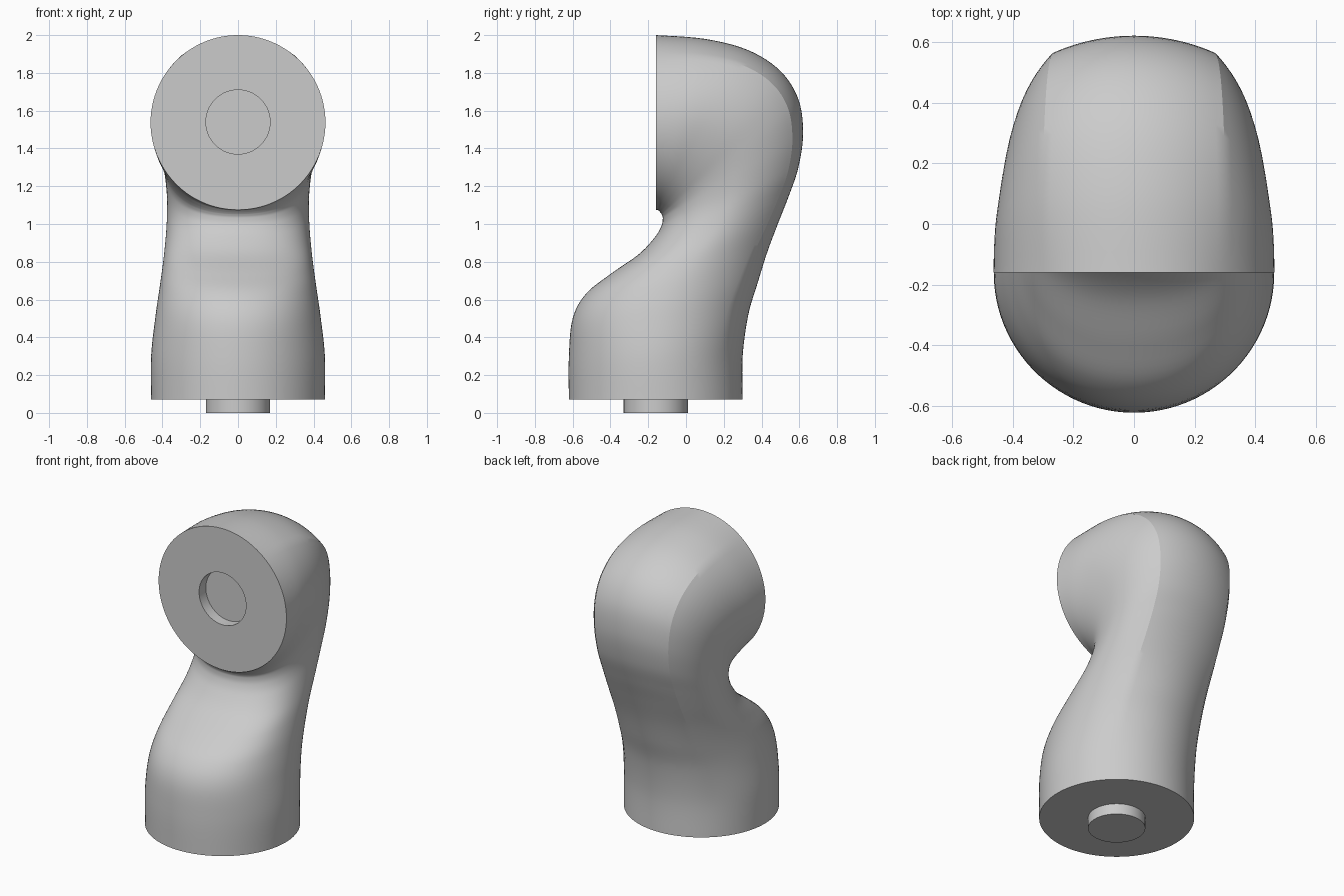
import bpy, bmesh, math
from mathutils import Vector

if "Cube" in bpy.data.objects:
    bpy.data.objects.remove(bpy.data.objects["Cube"])

N = 100                       # points around each section
T0 = 2 * math.pi * 11 / N     # angle of the soft crease along the back
STEPS = 6                     # rings between stations
CY, DISC_Z, PIN_R = -0.16, 1.54, 0.17

# Stations: front y, front z, back y, back z, half width, crease strength
STATIONS = [
    (-.62, .07, .30, .07, .46, 0),
    (-.62, .30, .30, .30, .46, 0),
    (-.60, .50, .33, .52, .435, .3),
    (-.53, .63, .38, .69, .412, .5),
    (-.40, .735, .43, .85, .392, .7),
    (-.25, .84, .49, 1.01, .377, .85),
    (-.165, .93, .545, 1.15, .37, .9),
    (-.13, .99, .595, 1.30, .37, 1),
    (-.123, 1.03, .62, 1.48, .38, 1),
    (-.127, 1.048, .595, 1.66, .395, 1),
    (-.133, 1.058, .50, 1.81, .415, .9),
    (-.14, 1.066, .33, 1.92, .435, .7),
    (-.148, 1.073, .10, 1.98, .455, .35),
    (-.16, 1.075, -.16, 2.0, .463, 0),
]


def section(fy, fz, by, bz, w, k):
    """Oval between a front and a back point, with creased back corners."""
    front, back = Vector((0, fy, fz)), Vector((0, by, bz))
    mid, axis = (front + back) / 2, (back - front) / 2
    pts = []
    for i in range(N):
        t = 2 * math.pi * i / N
        a = min(t, 2 * math.pi - t)
        if a <= T0:
            bump = (a / T0) ** 2
        else:
            bump = ((math.pi - a) / (math.pi - T0)) ** 4
        s = 1 + 0.10 * k * bump
        if a > math.pi / 2:
            s += 0.06 * k * math.sin(2 * a) ** 2
        pts.append(mid + axis * math.cos(t) * s + Vector((w * math.sin(t) * s, 0, 0)))
    return pts


def spline(p0, p1, p2, p3, u):
    return [0.5 * (2 * b + (c - a) * u + (2 * a - 5 * b + 4 * c - d) * u * u
                   + (3 * b - a - 3 * c + d) * u ** 3)
            for a, b, c, d in zip(p0, p1, p2, p3)]


# Locating pin under the base
rings = [section(CY - PIN_R, z, CY + PIN_R, z, PIN_R, 0) for z in (0, .07)]

# Bent body
last = len(STATIONS) - 1
for i in range(last):
    quad = [STATIONS[min(max(j, 0), last)] for j in range(i - 1, i + 3)]
    rings += [section(*spline(*quad, s / STEPS)) for s in range(STEPS)]
rings.append(section(*STATIONS[-1]))

# Round socket in the front disc
rings += [section(y, DISC_Z - PIN_R, y, DISC_Z + PIN_R, PIN_R, 0) for y in (CY, CY + .07)]

# Skin all sections and close the ends
bm = bmesh.new()
loops = [[bm.verts.new(p) for p in ring] for ring in rings]
for a, b in zip(loops, loops[1:]):
    for i in range(N):
        j = (i + 1) % N
        bm.faces.new((a[i], a[j], b[j], b[i]))
bm.faces.new(loops[0])
bm.faces.new(loops[-1])
bmesh.ops.recalc_face_normals(bm, faces=bm.faces)
mesh = bpy.data.meshes.new("bent_limb_joint")
bm.to_mesh(mesh)
bm.free()

joint = bpy.data.objects.new("bent_limb_joint", mesh)
bpy.context.collection.objects.link(joint)
bpy.context.view_layer.objects.active = joint
joint.select_set(True)
bpy.ops.object.shade_smooth_by_angle(angle=math.radians(20))
